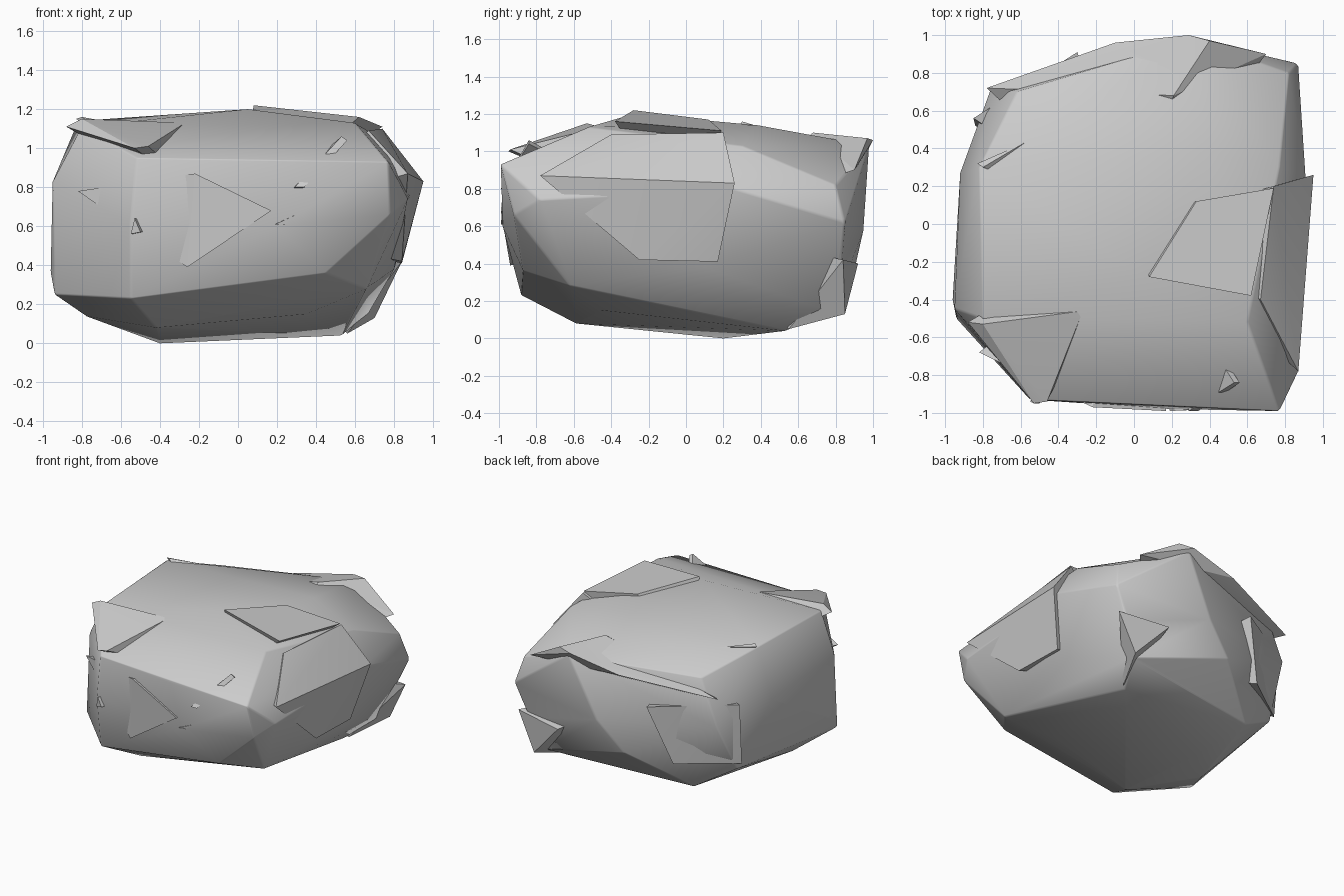
import bpy, bmesh, math

CORE = (0, 0, .6)


def hull(name, pts, angle=45, rounding=0.0):
    """Convex chunk of stone wrapped around a few corner points."""
    bm = bmesh.new()
    for p in pts:
        bm.verts.new(p)
    bmesh.ops.convex_hull(bm, input=bm.verts[:])
    loose = [v for v in bm.verts if not v.link_faces]
    bmesh.ops.delete(bm, geom=loose, context='VERTS')
    bmesh.ops.recalc_face_normals(bm, faces=bm.faces)
    me = bpy.data.meshes.new(name)
    bm.to_mesh(me)
    bm.free()
    ob = bpy.data.objects.new(name, me)
    bpy.context.collection.objects.link(ob)
    if rounding:
        bev = ob.modifiers.new("worn_edges", 'BEVEL')
        bev.width, bev.segments = rounding, 2
        bev.limit_method, bev.angle_limit = 'ANGLE', math.radians(25)
    bpy.ops.object.select_all(action='DESELECT')
    ob.select_set(True)
    bpy.context.view_layer.objects.active = ob
    bpy.ops.object.shade_smooth_by_angle(angle=math.radians(angle))
    return ob


# Main boulder body, listed as rough layers from the base upwards
base = [(-.40, .20, 0), (.53, .53, .04), (-.42, -.59, .08), (.35, -.45, .15),
        (-.78, -.2, .14), (-.5, .62, .10), (.66, .78, .14)]
low = [(-.94, -.50, .25), (-.55, -.88, .23), (.45, -.87, .36), (.66, -.62, .28),
       (-.80, .52, .28), (-.1, .90, .36), (.75, .83, .38), (.80, .1, .38)]
middle = [(-.96, -.40, .36), (-.95, -.45, .83), (-.55, -.93, .62), (.2, -.98, .60),
          (.78, -.92, .66), (.87, -.78, .74), (.91, .25, .80), (.87, .85, .62),
          (.1, .95, .58), (-.76, .71, .66), (-.92, .27, .75)]
top = [(-.52, -.93, .95), (.1, -.96, .92), (.77, -.99, .93), (-.80, -.50, 1.11),
       (.60, -.52, 1.13), (.05, -.28, 1.20), (-.82, .30, 1.14), (-.62, .70, 1.0),
       (.32, .98, 1.03), (.82, .80, .82), (.38, .38, 1.14), (.77, .3, 1.03)]
hull("boulder_body", base + low + middle + top, 60, 0.05)

# Broken facets standing slightly proud, each rooted in the core of the stone
slabs = {
    "crown_slab": [(.08, -.28, 1.22), (.33, .12, 1.17), (.74, .19, 1.11), (.62, -.38, 1.16)],
    "right_slab": [(.95, .26, .83), (.84, .17, .41), (.84, -.25, .42), (.87, -.78, .87),
                   (.74, .2, 1.10), (.67, -.40, 1.09)],
    "front_slab": [(-.26, -.94, .39), (-.22, -.97, .87), (.17, -.99, .68), (-.82, -.68, .78)],
    "front_left_slab": [(-.53, -.95, 1.0), (-.46, -.94, 1.01), (-.27, -.46, 1.13),
                        (-.80, -.53, 1.15), (-.88, -.52, 1.11)],
    "back_slab": [(.29, 1.0, 1.06), (.40, .97, 1.07), (-.10, .96, .98), (.70, .90, .90),
                  (-.78, .72, .88), (.21, .68, 1.10)],
    "back_left_slab": [(-.85, .56, .80), (-.84, .52, .33), (-.30, .91, .77), (-.45, .80, .33)],
    "back_low_slab": [(.70, .85, .13), (.45, .92, .40), (.84, .84, .42), (.56, .55, .05)],
    # Small slivers
    "front_sliver": [(.29, -.99, .80), (.34, -.99, .80), (.53, -.84, 1.06), (.56, -.84, 1.04)],
    "front_chip": [(.19, -.99, .61), (.30, -.985, .66), (.24, -.985, .61)],
    "left_chip": [(-.55, -.94, .56), (-.53, -.95, .64), (-.50, -.95, .57)],
    "left_edge_chip": [(-.83, .32, 1.15), (-.58, .43, 1.12), (-.80, .30, 1.16)],
}
for name, pts in slabs.items():
    hull(name, pts + [CORE], 20)
